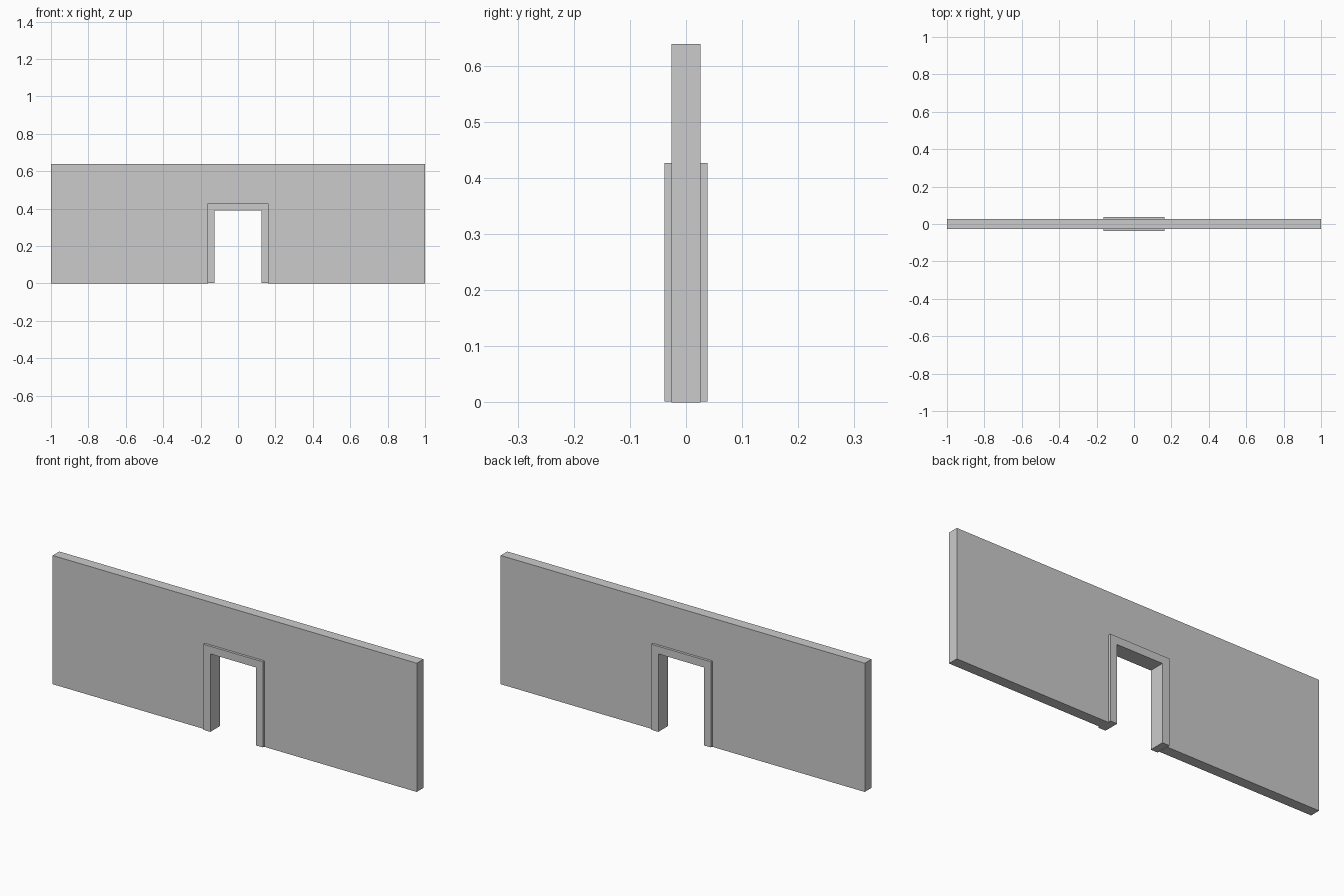
import bpy, bmesh

if "Cube" in bpy.data.objects:
    bpy.data.objects.remove(bpy.data.objects["Cube"])


def arch(name, outer_w, outer_h, inner_w, inner_h, half_depth, base):
    """Extrude an upside-down U profile along y."""
    profile = [(-outer_w, base), (-inner_w, base), (-inner_w, inner_h), (inner_w, inner_h),
               (inner_w, base), (outer_w, base), (outer_w, outer_h), (-outer_w, outer_h)]
    bm = bmesh.new()
    face = bm.faces.new([bm.verts.new((x, -half_depth, z)) for x, z in profile])
    ext = bmesh.ops.extrude_face_region(bm, geom=[face], use_keep_orig=True)
    moved = [v for v in ext["geom"] if isinstance(v, bmesh.types.BMVert)]
    bmesh.ops.translate(bm, verts=moved, vec=(0, 2 * half_depth, 0))
    bmesh.ops.recalc_face_normals(bm, faces=bm.faces)
    mesh = bpy.data.meshes.new(name)
    bm.to_mesh(mesh)
    bm.free()
    obj = bpy.data.objects.new(name, mesh)
    bpy.context.collection.objects.link(obj)
    return obj


# Wall with a doorway; its cut edge is hidden inside the frame
arch("wall", 1.0, 0.639, 0.16, 0.424, 0.026, 0.0)

# Door frame, thicker than the wall and lining the opening
arch("door_frame", 0.163, 0.427, 0.125, 0.389, 0.0385, 0.002)
